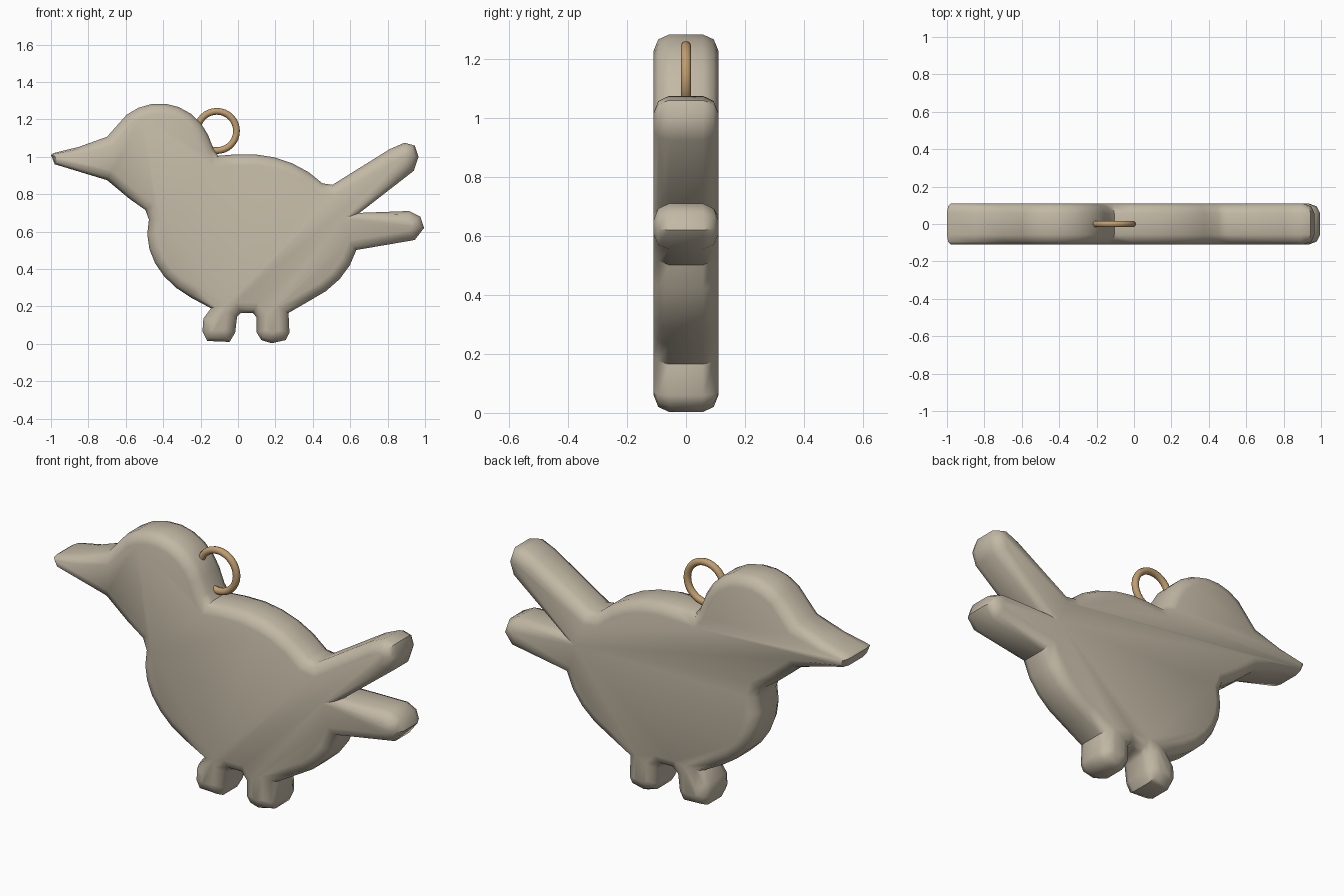
import bpy
import bmesh
from math import cos, sin, radians, pi
from mathutils import Vector

if "Cube" in bpy.data.objects:
    bpy.data.objects.remove(bpy.data.objects["Cube"], do_unlink=True)


def make_material(name, colour):
    mat = bpy.data.materials.new(name)
    mat.use_nodes = True
    mat.diffuse_color = (*colour, 1)
    mat.node_tree.nodes["Principled BSDF"].inputs["Base Color"].default_value = (*colour, 1)
    return mat


def arc(centre, rx, rz, start, end, steps):
    """Points along part of an ellipse in the x-z plane."""
    angles = [radians(start + (end - start) * i / steps) for i in range(steps + 1)]
    return [(centre[0] + rx * cos(a), centre[1] + rz * sin(a)) for a in angles]


def edge_width(point):
    """Width of the rounded edge, narrowing towards the beak tip."""
    return min(0.055, 0.016 + 0.13 * max(point.x + 1, 0))


def inset(points, amount):
    """Move each outline point inwards by a share of its edge width."""
    result = []
    for i, p in enumerate(points):
        before = (p - points[i - 1]).normalized()
        after = (points[(i + 1) % len(points)] - p).normalized()
        n1 = Vector((-before.y, before.x))
        n2 = Vector((-after.y, after.x))
        mid = (n1 + n2).normalized()
        result.append(p + mid * edge_width(p) * amount / max(mid.dot(n1), 0.6))
    return result


def finish(obj, material, angle):
    obj.data.materials.append(material)
    bpy.ops.object.select_all(action='DESELECT')
    obj.select_set(True)
    bpy.context.view_layer.objects.active = obj
    bpy.ops.object.shade_smooth_by_angle(angle=radians(angle))


clay = make_material("pale clay", (0.54, 0.48, 0.375))
brass = make_material("warm brass", (0.53, 0.34, 0.16))

# Silhouette, counter-clockwise from the beak tip
beak_under = [(-1, 1.01), (-.98, .96), (-.7, .875), (-.58, .775), (-.495, .715)]
chest = arc((.085, .59), .57, .425, 170, 234, 6)
right_foot = [(-.145, .19), (-.185, .135), (-.19, .065), (-.165, .015),
              (-.045, .01), (-.015, .06), (-.005, .145), (.015, .165)]
left_foot = [(.08, .165), (.1, .14), (.1, .06), (.125, .02), (.18, .003),
             (.255, .02), (.275, .06), (.27, .165)]
rump = arc((.085, .59), .56, .425, 302, 348, 4)
lower_feather = [(.945, .555), (.995, .62), (.975, .68), (.915, .71), (.65, .7)]
upper_feather = [(.94, .925), (.965, 1), (.945, 1.06), (.89, 1.075), (.81, 1.04), (.505, .85)]
back = arc((.04, .59), .53, .425, 39, 96, 5)
nape = [(-.105, 1.005), (-.13, 1.04)]
head = arc((-.42, 1), .285, .285, 24, 128, 7)
beak_top = [(-.7, 1.107), (-.85, 1.053), (-.985, 1.02)]
outline = [Vector(p) for p in beak_under + chest + right_foot + left_foot + rump
           + lower_feather + upper_feather + back + nape + head + beak_top]

# Bird slab: rings across the thickness, rounded towards both faces
depth, flat = 0.11, 0.057
section = [(1, -depth), (.3, -.094), (0, -flat), (0, flat), (.3, .094), (1, depth)]
bm = bmesh.new()
rings = [[bm.verts.new((p.x, y, p.y)) for p in inset(outline, amount)]
         for amount, y in section]
for a, b in zip(rings, rings[1:]):
    for i in range(len(outline)):
        bm.faces.new((a[i - 1], a[i], b[i], b[i - 1]))
bm.faces.new(rings[0])
bm.faces.new(rings[-1][::-1])
bmesh.ops.recalc_face_normals(bm, faces=bm.faces)
mesh = bpy.data.meshes.new("bird_body")
bm.to_mesh(mesh)
bm.free()
bird = bpy.data.objects.new("bird_body", mesh)
bpy.context.collection.objects.link(bird)
finish(bird, clay, 50)

# Hanging ring behind the neck
bpy.ops.mesh.primitive_torus_add(location=(-.113, 0, 1.138), rotation=(pi / 2, 0, 0),
                                 major_radius=.105, minor_radius=.018,
                                 major_segments=32, minor_segments=10)
ring = bpy.context.object
ring.name = "hanging_ring"
finish(ring, brass, 60)
